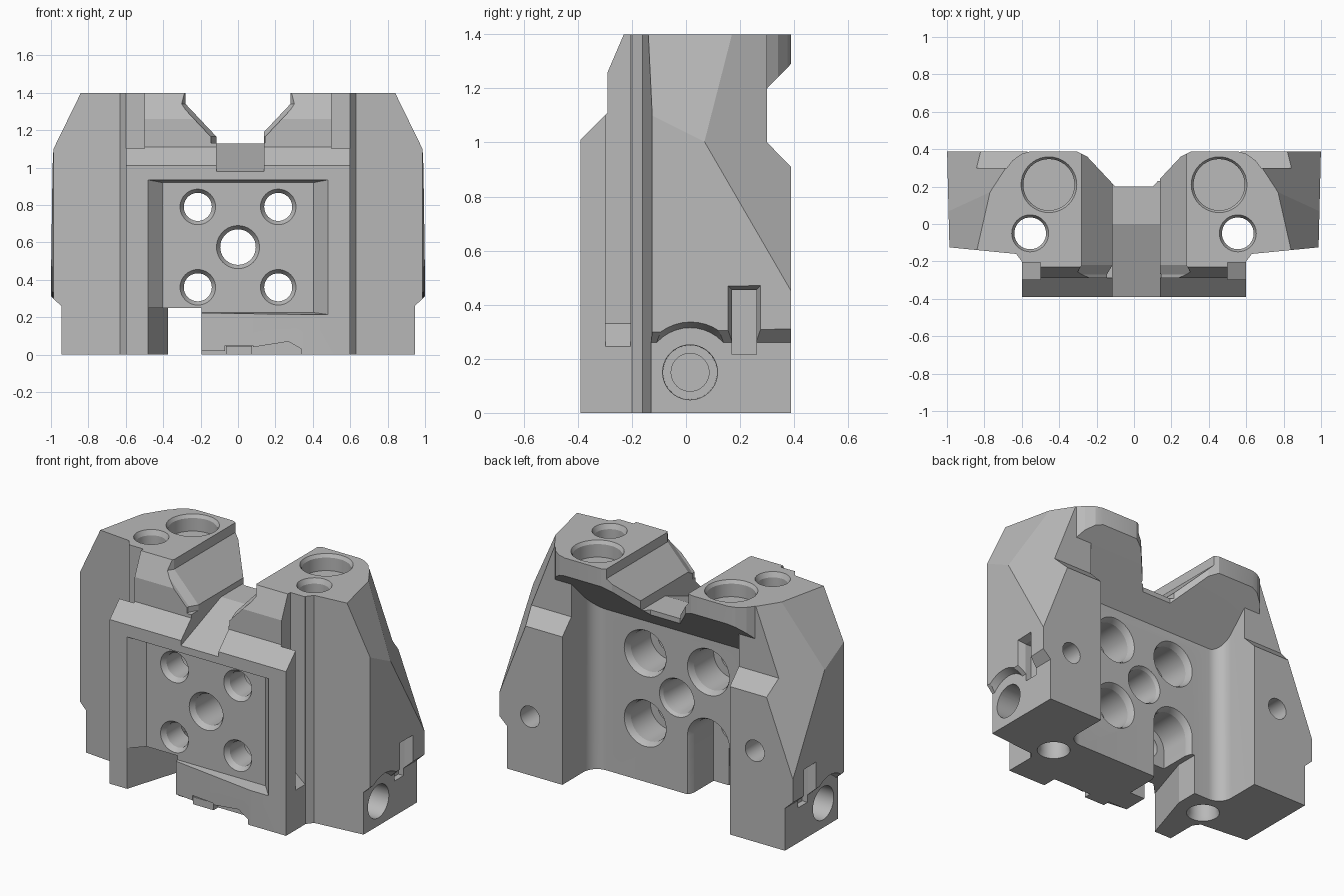
import bpy, bmesh, math
from mathutils import Vector

if "Cube" in bpy.data.objects:
    bpy.data.objects.remove(bpy.data.objects["Cube"], do_unlink=True)

steel = bpy.data.materials.new("plain_grey")
steel.use_nodes = True
GREY = (0.49, 0.49, 0.49, 1)
steel.diffuse_color = GREY
steel.node_tree.nodes["Principled BSDF"].inputs["Base Color"].default_value = GREY

cutters = []


def place(axis, a, b, t):
    """Map profile coordinates (a, b) and depth t to space."""
    return {"x": (t, a, b), "y": (a, t, b), "z": (a, b, t)}[axis]


def finish(name, bm):
    bmesh.ops.recalc_face_normals(bm, faces=bm.faces)
    mesh = bpy.data.meshes.new(name)
    bm.to_mesh(mesh)
    bm.free()
    mesh.materials.append(steel)
    ob = bpy.data.objects.new(name, mesh)
    bpy.context.collection.objects.link(ob)
    return ob


def loft(name, rings, axis):
    """Skin matching rings of (a, b) points, each ring at its own depth."""
    bm = bmesh.new()
    loops = [[bm.verts.new(place(axis, a, b, t)) for a, b in pts] for t, pts in rings]
    for lo, hi in zip(loops, loops[1:]):
        for i in range(len(lo)):
            j = (i + 1) % len(lo)
            bm.faces.new((lo[i], lo[j], hi[j], hi[i]))
    bm.faces.new(loops[0])
    bm.faces.new(loops[-1])
    return finish(name, bm)


def cut_loft(name, rings, axis):
    cutters.append(loft(name, rings, axis))
    return cutters[-1]


def cut_prism(name, pts, axis, lo, hi):
    return cut_loft(name, [(lo, pts), (hi, pts)], axis)


def cut_bore(name, ca, cb, axis, steps, n=40):
    """Turned hole: steps are (depth, radius) pairs."""
    turn = [2 * math.pi * i / n for i in range(n)]
    cut_loft(name, [(t, [(ca + r * math.cos(u), cb + r * math.sin(u)) for u in turn])
                    for t, r in steps], axis)


def cut_plane(name, p, q, r):
    """Half space above the plane through three points."""
    p, q, r = Vector(p), Vector(q), Vector(r)
    n = (q - p).cross(r - p).normalized()
    n = n if n.z > 0 else -n
    bm = bmesh.new()
    bmesh.ops.create_cube(bm, size=3)
    rot = n.to_track_quat("Z", "Y").to_matrix().to_4x4()
    bmesh.ops.transform(bm, matrix=rot, verts=bm.verts)
    bmesh.ops.translate(bm, vec=p + n * 1.5, verts=bm.verts)
    cutters.append(finish(name, bm))


def box(a0, a1, b0, b1):
    return [(a0, b0), (a1, b0), (a1, b1), (a0, b1)]


# Solid block from the side profile
side = [(-.39, 0), (-.39, 1.01), (-.29, 1.11), (-.29, 1.26), (-.23, 1.4), (.388, 1.4),
        (.388, 1.29), (.3, 1.2), (.3, 1), (.388, .91), (.388, 0)]
body = loft("bracket_body", [(-1, side), (1, side)], "x")

# Rear pocket with a sloping ceiling and rounded upright corners
pocket = cut_prism("rear_pocket", [(.09, -.2), (.09, .99), (.6, 1.5), (.6, -.2)], "x", -.57, .57)
bm = bmesh.new()
bm.from_mesh(pocket.data)
corners = [e for e in bm.edges if all(abs(v.co.y - .09) < .001 for v in e.verts)
           and abs(e.verts[0].co.x - e.verts[1].co.x) < .001]
bmesh.ops.bevel(bm, geom=corners, offset=.09, segments=10, profile=.5, affect="EDGES")
bm.to_mesh(pocket.data)
bm.free()

for s, tag in ((1, "left"), (-1, "right")):
    def mir(pts):
        return [(s * a, b) for a, b in pts]

    # Wing front step and outer slopes
    cut_prism(tag + "_front_step", mir([(.6, -.6), (.6, -.2), (.63, -.16), (.985, -.125),
                                        (1.2, -.105), (1.2, -.6)]), "z", -.2, 1.7)
    cut_plane(tag + "_shoulder", (s * .99, -.14, 1.1), (s * .84, -.14, 1.4), (s * .77, .17, 1.4))
    cut_plane(tag + "_rear_slope", (s, .388, .45), (s * .82, .388, .91), (s * .77, .17, 1.4))
    cut_prism(tag + "_outer_taper", mir([(.985, -.2), (1.002, .5), (1.2, .5), (1.2, -.2)]),
              "z", -.2, 1.7)
    cut_prism(tag + "_boss_corner", mir([(.54, .392), (.6, .375), (.65, .34), (.68, .3), (.95, .3),
                                         (.95, .6), (.54, .6)]), "z", 1.1, 1.7)
    # Stepped foot, arch, hole and slot in the outer side
    cut_prism(tag + "_foot_step", mir([(.945, -.2), (.945, .26), (1.02, .33), (1.2, .33),
                                       (1.2, -.2)]), "y", -.3, .6)
    cut_bore(tag + "_side_arch", .015, .15, "x", [(s * .945, .165), (s * 1.02, .2)])
    cut_bore(tag + "_side_hole", .015, .15, "x",
             [(s * .68, .07), (s * .75, .07), (s * .75, .1), (s * 1.1, .103)])
    cut_loft(tag + "_side_slot", [(s * .91, box(.17, .26, .215, .455)), (s * .95, box(.17, .26, .215, .455)),
                                  (s * 1.01, box(.15, .28, .195, .475))], "x")
    # Groove beside the front plate
    cut_prism(tag + "_groove", mir([(.5, .33), (.63, .22), (.63, 1.7), (.5, 1.7)]), "y", -.297, -.205)
    # Upright holes
    cut_bore(tag + "_boss_hole", s * .455, .21, "z", [(1.3, .137), (1.38, .137), (1.41, .155)])
    cut_bore(tag + "_through_hole", s * .555, -.05, "z",
             [(-.02, .1), (.03, .085), (1.37, .085), (1.42, .108)])

# Blind holes in the back of the wings
cut_bore("left_back_hole", .79, .36, "y", [(.2, .065), (.5, .065)])
cut_bore("right_back_hole", -.74, .56, "y", [(.2, .065), (.5, .065)])


# Top saddle: notch with a chamfered front, sloping channel and splayed rear mouth
def notch(d):
    half = [(.28 + d, 1.7), (.28 + d, 1.34), (.115 + d, 1.165), (.115 + d, 1.131)]
    return half + [(-a, b) for a, b in reversed(half)]


cut_loft("saddle_notch", [(-.6, notch(.03)), (-.27, notch(.03)), (-.22, notch(0)), (.6, notch(0))], "y")
cut_prism("saddle_channel", [(.6, 1.13), (0, 1.13), (-.4, .975), (-.6, .9), (-.6, 1.6), (.6, 1.6)],
          "x", -.115, .14)
cut_prism("saddle_mouth", [(-.1, .2), (.1, .2), (.25, .36), (.33, .4), (.33, .6), (-.33, .6),
                           (-.33, .4), (-.25, .36)], "z", .95, 1.7)

# Front panel with splayed sides, and the tapering lip below it
cut_loft("front_panel", [(-.41, box(-.5, .5, .212, .938)), (-.31, box(-.405, .405, .225, .92))], "y")
cut_prism("lower_lip", [(-.25, -.5), (-.25, -.32), (.4, -.395), (.4, -.5)], "z", -.1, .235)

# Panel holes, counterbored from the back
flare = [(-.14, .125), (.05, .125), (.075, .133), (.11, .155)]
cut_bore("centre_hole", 0, .575, "y",
         [(-.35, .117), (-.31, .115), (-.28, .095), (.04, .1), (.07, .105), (.11, .13)])
for x in (-.215, .215):
    for z in (.36, .79):
        cut_bore("panel_hole", x, z, "y", [(-.35, .098), (-.31, .095), (-.28, .075), (-.14, .075)] + flare)

# Lower cut-out, open to the back through a flared arch
cut_prism("corner_cutout", [(-.51, -.5), (-.485, -.4), (-.375, -.05), (-.375, .3), (-.195, .3),
                            (-.195, -.5)], "z", -.2, .25)
cut_loft("rear_arch", [(t, box(-.215 - r, -.215 + r, -.2, .36)) for t, r in flare], "y")

# Shallow relief under the front edge
cut_prism("edge_relief", [(-.25, -.1), (-.25, .02), (-.07, .02), (-.07, .05), (.08, .05),
                          (.08, .04), (.27, .07), (.34, .03), (.34, -.1)], "y", -.5, -.3)

# Carve the block
for c in cutters:
    mod = body.modifiers.new(c.name, "BOOLEAN")
    mod.operation = "DIFFERENCE"
    mod.solver = "EXACT"
    mod.object = c
    c.hide_render = True
graph = bpy.context.evaluated_depsgraph_get()
carved = bpy.data.meshes.new_from_object(body.evaluated_get(graph))
body.modifiers.clear()
body.data = carved
for c in cutters:
    bpy.data.objects.remove(c, do_unlink=True)

# Tab under the front edge
tab = loft("front_tab", [(-.345, box(-.065, .075, 0, .045)), (-.29, box(-.065, .075, 0, .045))], "y")

bpy.ops.object.select_all(action="DESELECT")
body.select_set(True)
bpy.context.view_layer.objects.active = body
bpy.ops.object.shade_smooth_by_angle(angle=math.radians(17))
